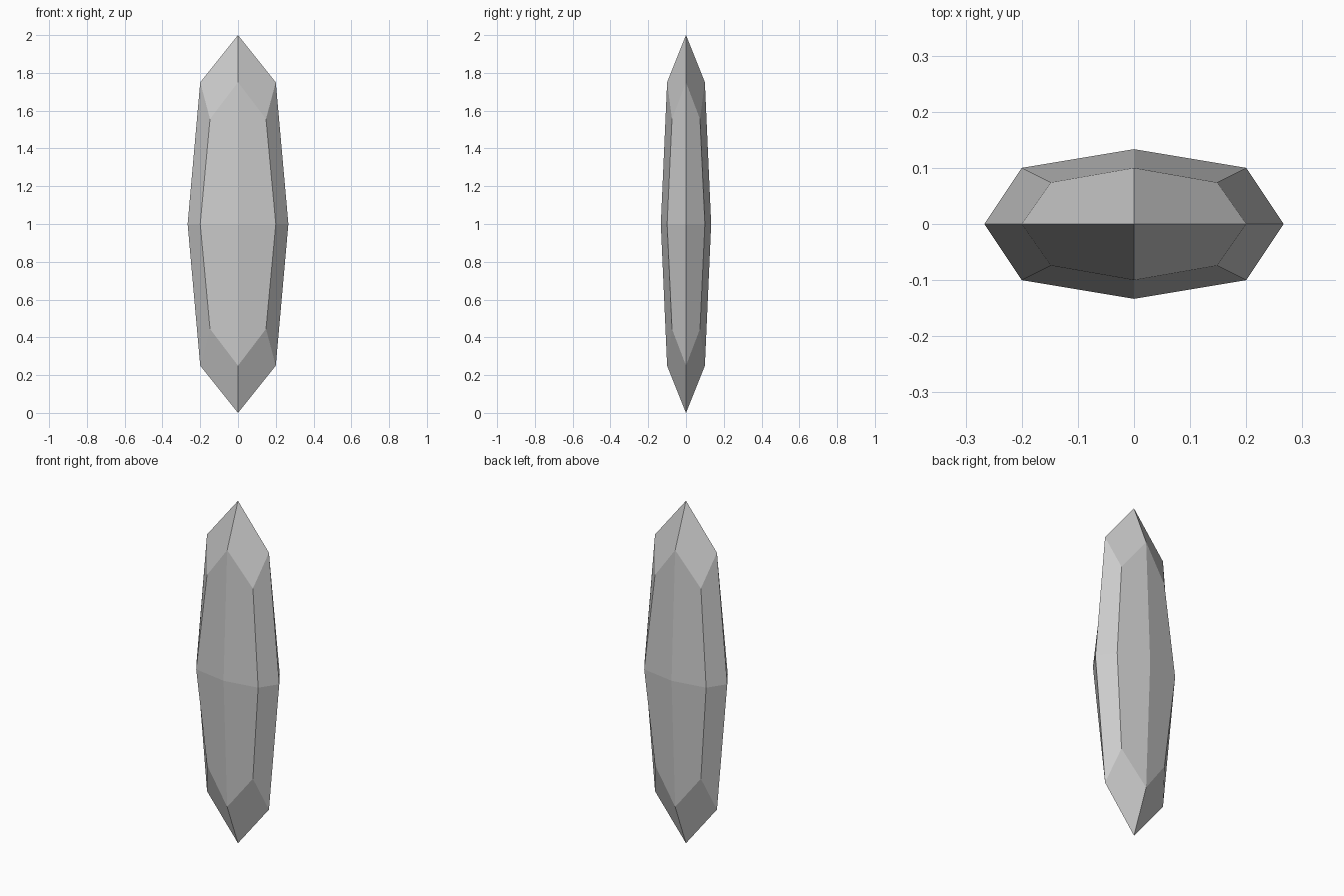
import bpy

if "Cube" in bpy.data.objects:
    bpy.data.objects.remove(bpy.data.objects["Cube"])

# Crystal shard: a tall box rounded by one level of subdivision, flat shaded
bpy.ops.mesh.primitive_cube_add(size=2, location=(0, 0, 1))
crystal = bpy.context.object
crystal.name = "crystal_shard"
crystal.scale = (0.2667, 0.1333, 1.0)
bpy.ops.object.transform_apply(location=False, rotation=False, scale=True)

# One level without limit surface pulls corners in and leaves face centres as points
facets = crystal.modifiers.new("facets", 'SUBSURF')
facets.levels = 1
facets.render_levels = 1
facets.use_limit_surface = False
bpy.ops.object.modifier_apply(modifier=facets.name)
bpy.ops.object.shade_flat()
